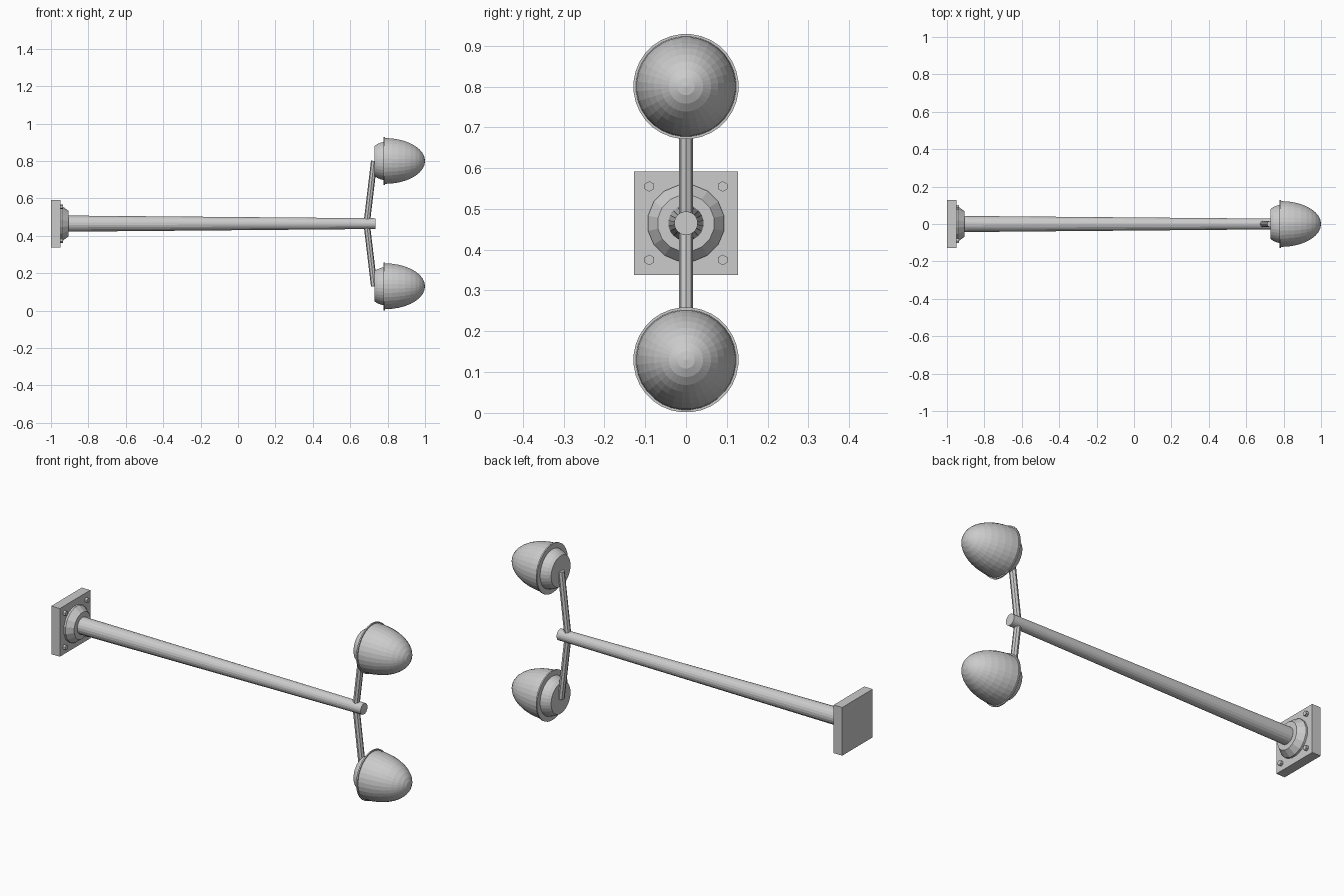
import bpy, bmesh, math
from mathutils import Vector, Matrix

if "Cube" in bpy.data.objects:
    bpy.data.objects.remove(bpy.data.objects["Cube"])

CZ = 0.465      # height of the pole axis
LAMP = 0.335    # lamp offset from the pole axis


def finish(name, bm):
    bmesh.ops.recalc_face_normals(bm, faces=bm.faces)
    me = bpy.data.meshes.new(name)
    bm.to_mesh(me)
    bm.free()
    ob = bpy.data.objects.new(name, me)
    bpy.context.collection.objects.link(ob)
    return ob


def lathe_x(name, profile, sides, y=0.0, z=CZ):
    """Revolve (x, radius) points about an axis parallel to x, capping open ends."""
    bm = bmesh.new()
    rings = []
    for x, r in profile:
        if r == 0:
            rings.append([bm.verts.new((x, y, z))] * sides)
        else:
            angles = [2 * math.pi * (i + 0.5) / sides for i in range(sides)]
            rings.append([bm.verts.new((x, y + r * math.cos(a), z + r * math.sin(a)))
                          for a in angles])
    for a, b in zip(rings, rings[1:]):
        for i in range(sides):
            j = (i + 1) % sides
            bm.faces.new(list(dict.fromkeys((a[i], a[j], b[j], b[i]))))
    for (x, r), ring in ((profile[0], rings[0]), (profile[-1], rings[-1])):
        if r > 0:
            bm.faces.new(ring)
    return finish(name, bm)


def rod(name, p, q, r, sides):
    p, q = Vector(p), Vector(q)
    d = q - p
    m = Matrix.Translation((p + q) / 2) @ d.to_track_quat('Z', 'Y').to_matrix().to_4x4()
    bm = bmesh.new()
    bmesh.ops.create_cone(bm, cap_ends=True, segments=sides, radius1=r, radius2=r,
                          depth=d.length, matrix=m)
    return finish(name, bm)


# Square wall plate
bm = bmesh.new()
bmesh.ops.create_cube(bm, size=1, matrix=Matrix.Translation((-0.975, 0, CZ))
                      @ Matrix.Diagonal((0.05, 0.254, 0.254, 1)))
finish("wall_plate", bm)

# Hex bolts on the plate corners
for i, (sy, sz) in enumerate(((1, 1), (1, -1), (-1, 1), (-1, -1))):
    lathe_x(f"bolt_{i + 1}", [(-0.955, 0.013), (-0.936, 0.013)], 6,
            sy * 0.09, CZ + sz * 0.09)

# Stepped flange and tapered pole
lathe_x("flange", [(-0.955, 0.095), (-0.94, 0.095), (-0.907, 0.07), (-0.907, 0.035)], 16)
lathe_x("pole", [(-0.95, 0.044), (0.735, 0.029)], 20)

# Back housing, rim and domed lens of each lamp, plus its arm
N = 9
dome = [(0.785 + 0.215 * math.sin(t), 0.123 * math.cos(t) if k < N else 0)
        for k in range(N + 1) for t in [k / N * math.pi / 2]]
for tag, s in (("upper", 1), ("lower", -1)):
    z = CZ + s * LAMP
    lathe_x(f"{tag}_lamp_housing",
            [(0.73, 0.081), (0.745, 0.091), (0.765, 0.099), (0.782, 0.103)], 32, z=z)
    lathe_x(f"{tag}_lamp_rim", [(0.779, 0.1), (0.779, 0.129), (0.786, 0.129), (0.786, 0.12)],
            32, z=z)
    lathe_x(f"{tag}_lamp_dome", dome, 32, z=z)
    rod(f"{tag}_arm", (0.688, 0, CZ), (0.728, 0, z), 0.017, 8)
